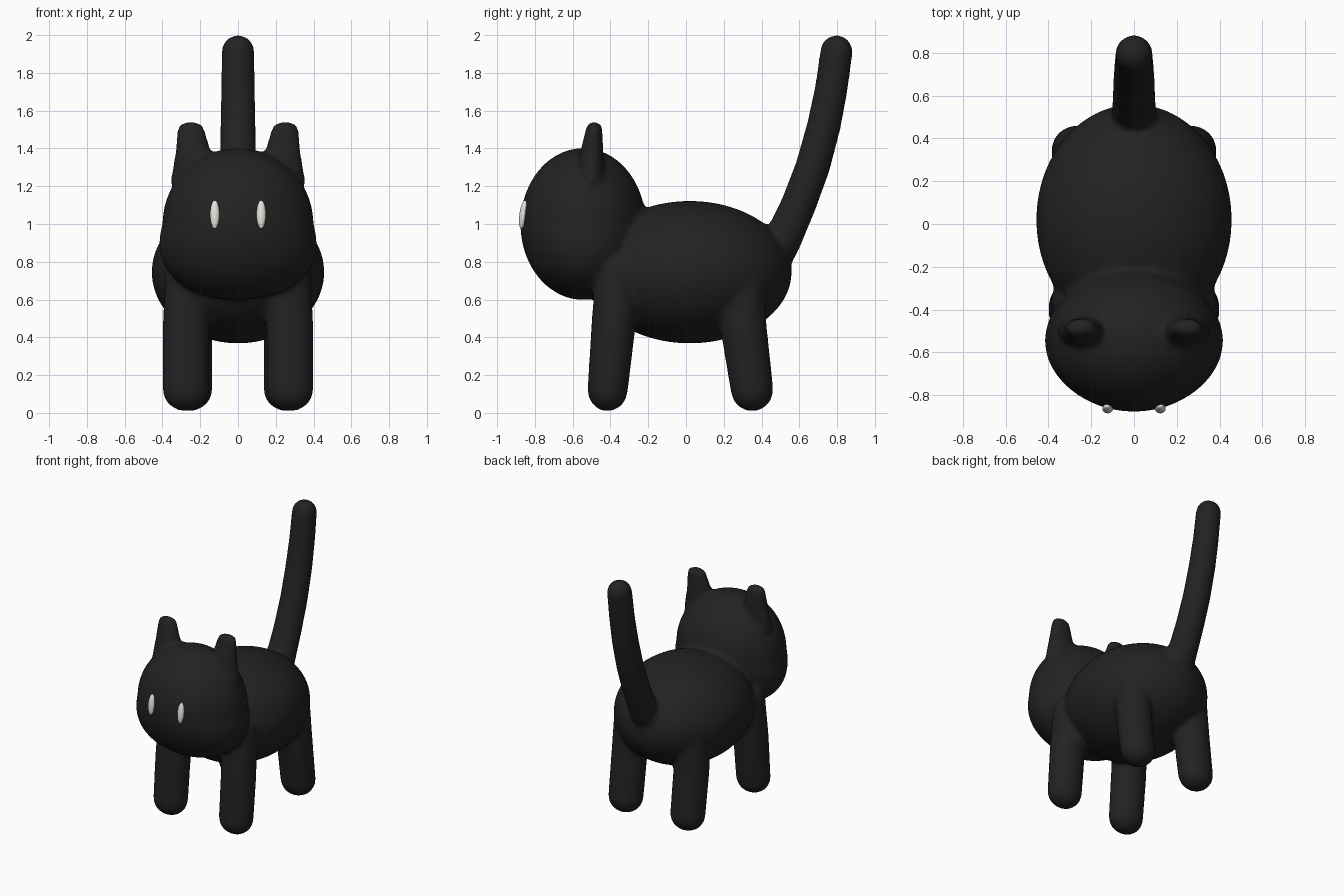
import bpy, bmesh, math
from mathutils import Vector, Matrix

cube = bpy.data.objects.get("Cube")
if cube:
    bpy.data.objects.remove(cube)


def material(name, colour):
    mat = bpy.data.materials.new(name)
    mat.use_nodes = True
    mat.diffuse_color = colour
    mat.node_tree.nodes["Principled BSDF"].inputs["Base Color"].default_value = colour
    return mat


black_fur = material("black fur", (0.016, 0.016, 0.016, 1))
eye_white = material("eye white", (0.75, 0.75, 0.7, 1))


def ellipsoid(bm, centre, radii, tilt=0):
    m = Matrix.Translation(centre) @ Matrix.Rotation(tilt, 4, "X") @ Matrix.Diagonal((*radii, 1))
    return bmesh.ops.create_uvsphere(bm, u_segments=64, v_segments=40, radius=1, matrix=m)["verts"]


def limb(bm, path, radii, cap, sides=28):
    """Loft ovals along a path; radii are (across, deep), cap is the end roundness."""
    pts = [Vector(p) for p in path]
    last = len(pts) - 1
    rings = []
    for i, p in enumerate(pts):
        along = (pts[min(i + 1, last)] - pts[max(i - 1, 0)]).normalized()
        deep = along.cross(Vector((1, 0, 0))).normalized()
        angles = [0]
        if i == 0:
            angles = [-a for a in (1.45, 1.2, 0.9, 0.6, 0.3, 0)]
        elif i == last:
            angles = [0, 0.3, 0.6, 0.9, 1.2, 1.45]
        for a in angles:
            c = p + along * cap * math.sin(a)
            rx, ry = (r * math.cos(a) for r in radii[i])
            ring = []
            for k in range(sides):
                t = math.tau * k / sides
                ring.append(bm.verts.new(c + Vector((rx * math.cos(t), 0, 0)) + deep * ry * math.sin(t)))
            rings.append(ring)
    for a, b in zip(rings, rings[1:]):
        for k in range(sides):
            n = (k + 1) % sides
            bm.faces.new((a[k], a[n], b[n], b[k]))
    bm.faces.new(rings[0])
    bm.faces.new(rings[-1])


def finish(bm, name, mat):
    bmesh.ops.recalc_face_normals(bm, faces=bm.faces)
    for f in bm.faces:
        f.smooth = True
    mesh = bpy.data.meshes.new(name)
    bm.to_mesh(mesh)
    bm.free()
    mesh.materials.append(mat)
    obj = bpy.data.objects.new(name, mesh)
    bpy.context.collection.objects.link(obj)
    return obj


bm = bmesh.new()

# Torso
ellipsoid(bm, (0, 0.02, 0.745), (0.457, 0.54, 0.377))

# Head, with full cheeks low down
for v in ellipsoid(bm, (0, -0.545, 1.0), (0.4, 0.332, 0.402)):
    v.co.x *= 1 + 0.3 * max(0, 1.0 - v.co.z) / 0.4

for s in (-1, 1):
    # Ears
    limb(bm, [(s * 0.225, -0.505, 1.22), (s * 0.235, -0.5, 1.36), (s * 0.25, -0.485, 1.515)],
         [(0.135, 0.075), (0.1, 0.065), (0.07, 0.042)], 0.025)
    # Front legs
    limb(bm, [(s * 0.275, -0.415, 0.12), (s * 0.275, -0.385, 0.45), (s * 0.265, -0.36, 0.75)],
         [(0.125, 0.107), (0.125, 0.117), (0.12, 0.12)], 0.112)
    # Back legs
    limb(bm, [(s * 0.26, 0.35, 0.12), (s * 0.26, 0.305, 0.45), (s * 0.25, 0.29, 0.7)],
         [(0.125, 0.113), (0.125, 0.123), (0.125, 0.125)], 0.112)

# Tail
limb(bm, [(0, 0.4, 0.72), (0, 0.505, 0.9), (0, 0.595, 1.1), (0, 0.67, 1.3),
          (0, 0.73, 1.52), (0, 0.77, 1.72), (0, 0.797, 1.915)],
     [(0.108, 0.105), (0.105, 0.1), (0.1, 0.094), (0.097, 0.092),
      (0.094, 0.09), (0.09, 0.087), (0.087, 0.086)], 0.086)

# Fuse the parts into one soft skin
body = finish(bm, "body", black_fur)
fuse = body.modifiers.new("fuse", "REMESH")
fuse.mode = "VOXEL"
fuse.voxel_size = 0.016
fuse.use_smooth_shade = True
soften = body.modifiers.new("soften", "SMOOTH")
soften.factor = 0.5
soften.iterations = 10

# Eyes
for s, side in ((1, "left"), (-1, "right")):
    bm = bmesh.new()
    ellipsoid(bm, (s * 0.123, -0.862, 1.05), (0.025, 0.02, 0.076), math.radians(-8))
    finish(bm, side + "_eye", eye_white)
